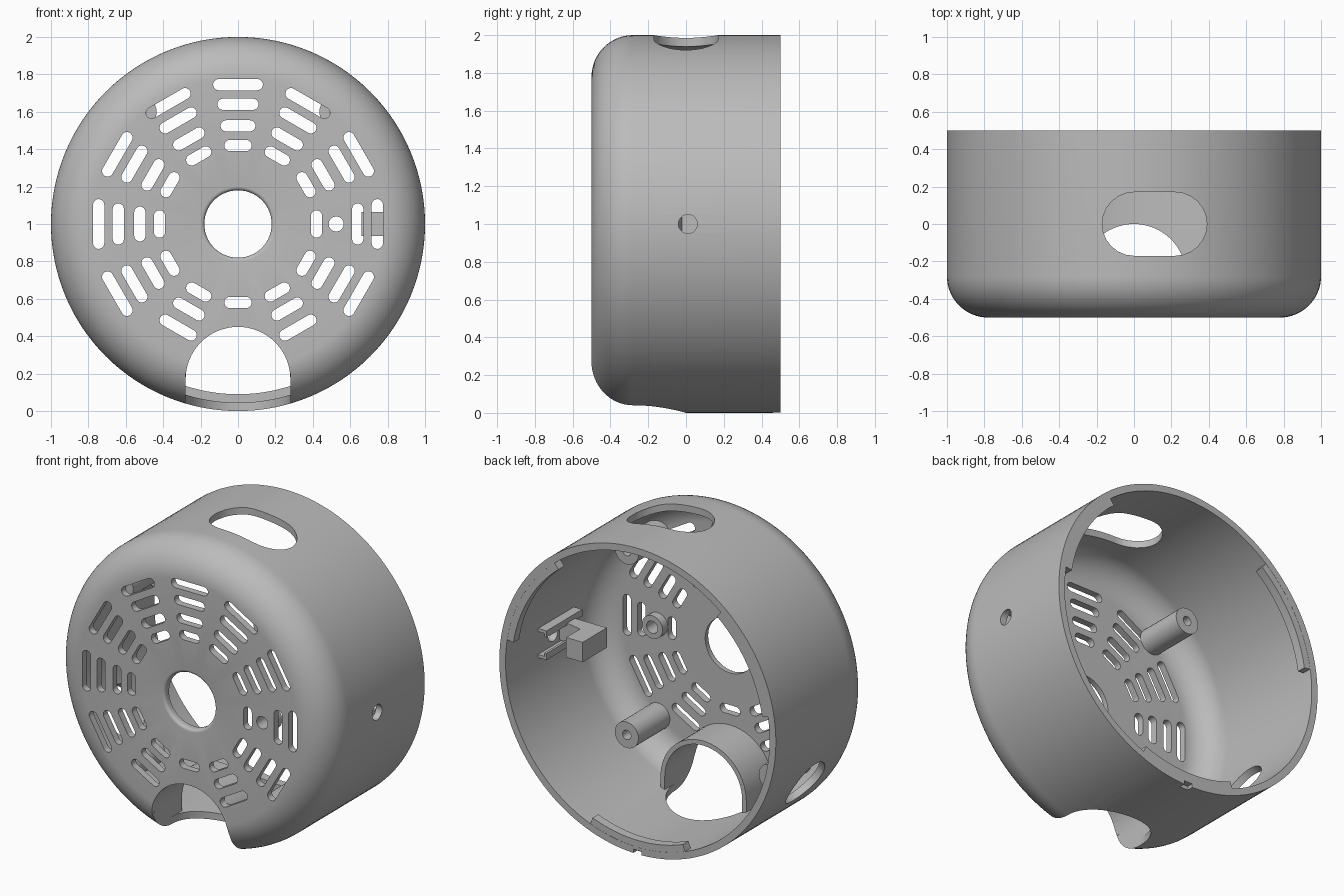
import bpy, bmesh
from math import sin, cos, pi, radians
from mathutils import Matrix, Vector

old = bpy.data.objects.get("Cube")
if old:
    bpy.data.objects.remove(old)

grey = bpy.data.materials.new("plain grey")
grey.use_nodes = True
grey.diffuse_color = (0.5, 0.5, 0.5, 1)
grey.node_tree.nodes["Principled BSDF"].inputs["Base Color"].default_value = (0.5, 0.5, 0.5, 1)

WALL = 0.045
INNER = 1 - WALL


def make(name, bm):
    """Turn a bmesh into an object; the axis of the housing lies at z = 1."""
    bmesh.ops.recalc_face_normals(bm, faces=bm.faces)
    bmesh.ops.translate(bm, verts=bm.verts, vec=(0, 0, 1))
    mesh = bpy.data.meshes.new(name)
    bm.to_mesh(mesh)
    bm.free()
    mesh.materials.append(grey)
    ob = bpy.data.objects.new(name, mesh)
    bpy.context.collection.objects.link(ob)
    return ob


def add_prism(bm, pts, axis, lo, hi, matrix=Matrix()):
    """Extrude a 2D outline along x, y or z."""
    def place(p, d):
        u, v = p
        return matrix @ Vector({"x": (d, u, v), "y": (u, d, v), "z": (u, v, d)}[axis])
    a = [bm.verts.new(place(p, lo)) for p in pts]
    b = [bm.verts.new(place(p, hi)) for p in pts]
    bm.faces.new(a)
    bm.faces.new(b[::-1])
    for i in range(len(pts)):
        j = (i + 1) % len(pts)
        bm.faces.new((a[i], a[j], b[j], b[i]))


def prism(name, *args):
    bm = bmesh.new()
    add_prism(bm, *args)
    return make(name, bm)


def arc(cx, cy, r, a0, a1, n=24):
    return [(cx + r * cos(radians(a0 + (a1 - a0) * i / n)),
             cy + r * sin(radians(a0 + (a1 - a0) * i / n))) for i in range(n + 1)]


def circle(cx, cy, r, n=32):
    return arc(cx, cy, r, 0, 360 - 360 / n, n - 1)


def capsule(cx, cy, half, r):
    return arc(cx + half - r, cy, r, -90, 90, 12) + arc(cx - half + r, cy, r, 90, 270, 12)


def rect(x0, x1, y0, y1):
    return [(x0, y0), (x1, y0), (x1, y1), (x0, y1)]


def lathe(name, pts, x=0, z=0, n=128):
    """Revolve a closed (radius, y) section about an axis along y."""
    bm = bmesh.new()
    rings = [[bm.verts.new((x + r * cos(2 * pi * k / n), y, z + r * sin(2 * pi * k / n)))
              for k in range(n)] for r, y in pts]
    for i in range(len(pts)):
        a, b = rings[i], rings[(i + 1) % len(pts)]
        for k in range(n):
            m = (k + 1) % n
            bm.faces.new((a[k], a[m], b[m], b[k]))
    return make(name, bm)


def boolean(ob, tool, operation="DIFFERENCE"):
    mod = ob.modifiers.new("cut", "BOOLEAN")
    mod.operation, mod.object, mod.solver = operation, tool, "EXACT"
    bpy.context.view_layer.update()
    result = bpy.data.meshes.new_from_object(
        ob.evaluated_get(bpy.context.evaluated_depsgraph_get()))
    ob.modifiers.clear()
    ob.data = result
    bpy.data.objects.remove(tool)


# Round housing: rounded front edge, open back, rounded centre hole
outer = arc(0.78, -0.28, 0.22, -90, 0, 16)
inner = arc(0.78, -0.28, 0.22 - WALL, 0, -90, 16)
hole_edge = arc(0.2, -0.48, 0.02, 180, 270, 5)
housing = lathe("housing", [(0.18, -0.5 + WALL)] + hole_edge + outer
                + [(1, 0.5), (INNER, 0.5)] + inner)

# Vent slots in the front, on twelve spokes
ROWS = [(0.745, 0.133), (0.64, 0.11), (0.525, 0.093), (0.42, 0.073)]
bm = bmesh.new()
for spoke in range(12):
    angle = spoke * 30
    for row, (radius, half) in enumerate(ROWS):
        if angle == 270 and row < 3 or angle in (240, 300) and row == 0:
            continue
        if angle == 0 and row == 2:
            add_prism(bm, circle(radius, 0, 0.04), "y", -0.6, -0.4)
            continue
        turn = Matrix.Rotation(radians(90 - angle), 4, "Y")
        add_prism(bm, capsule(0, radius, half, 0.03), "y", -0.6, -0.4, turn)
# Top slot, small side hole, lower side hole and rim notch
add_prism(bm, capsule(0.11, 0, 0.28, 0.17), "z", 0.8, 1.1)
add_prism(bm, circle(0.01, 0, 0.05), "x", 0.9, 1.1)
add_prism(bm, circle(0, 0, 0.165), "x", 0.8, 1.1, Matrix.Rotation(radians(150), 4, "Y"))
add_prism(bm, rect(-0.03, 0.03, -1.05, -0.975), "y", 0.46, 0.6)
boolean(housing, make("cutter", bm))

# Arched opening through the front and the bottom wall
arch = arc(0, -0.83, 0.28, 0, 180, 32)
boolean(housing, prism("cutter", arch + [(-0.28, -1.1), (0.28, -1.1)], "y", -0.6, -0.3))
floor_cut = arc(0, -0.28, 0.28, 0, 180, 32) + [(-0.28, -0.7), (0.28, -0.7)]
boolean(housing, prism("cutter", floor_cut, "z", -1.1, -0.8))
parts = [housing]

# Collar round the arched opening, trimmed to the housing
band = ([(0.31, -0.97)] + arc(0, -0.83, 0.31, 0, 180, 32) + [(-0.31, -0.97), (-0.28, -0.97)]
        + arch[::-1] + [(0.28, -0.97)])
collar = prism("arch_collar", band, "y", -0.48, -0.18)
trim = lathe("trim", [(0.001, -0.49)] + arc(0.78, -0.28, 0.2, -90, 0, 16)
             + [(0.98, 0.4), (0.001, 0.4)])
boolean(collar, trim, "INTERSECT")
parts.append(collar)

# Screw posts and the short boss behind the round front hole
for i, (sx, sz) in enumerate([(1, 1), (-1, 1), (-1, -1), (1, -1)]):
    parts.append(lathe(f"screw_post_{i + 1}", [(0.03, -0.46), (0.085, -0.46), (0.085, -0.13),
                 (0.03, -0.13)], 0.52 * sx, 0.6 * sz, 32))
parts.append(lathe("short_boss", [(0.04, -0.47), (0.075, -0.47), (0.075, -0.4), (0.04, -0.4)],
                   0.525, 0, 32))

# Locking tabs inside the back rim
for i, mid in enumerate((30, 150, 270)):
    sector = arc(0, 0, 0.96, mid - 21, mid + 21) + arc(0, 0, 0.91, mid + 21, mid - 21)
    parts.append(prism(f"locking_tab_{i + 1}", sector, "y", 0.44, 0.499))

# Slide rails beside the small side hole
for s, label in ((1, "upper"), (-1, "lower")):
    z0, z1, z2 = 0.065 * s, 0.075 * s, 0.095 * s
    rail = [(0.97, z1), (0.97, z2), (0.89, z2), (0.89, z0 * 0.8), (0.905, z0 * 0.8), (0.905, z1)]
    parts.append(prism(f"{label}_rail", rail, "y", -0.2, 0.17))

# Stop block with an arm reaching to the wall
block = [(0.66, -0.125), (0.97, -0.125), (0.97, -0.06), (0.78, -0.02), (0.78, 0.125), (0.66, 0.125)]
parts.append(prism("stop_block", block, "z", -0.065, 0.065))

# Smooth curved surfaces, keep sharp edges
bpy.ops.object.select_all(action="DESELECT")
for ob in parts:
    ob.select_set(True)
bpy.context.view_layer.objects.active = housing
bpy.ops.object.shade_smooth_by_angle(angle=radians(30))
